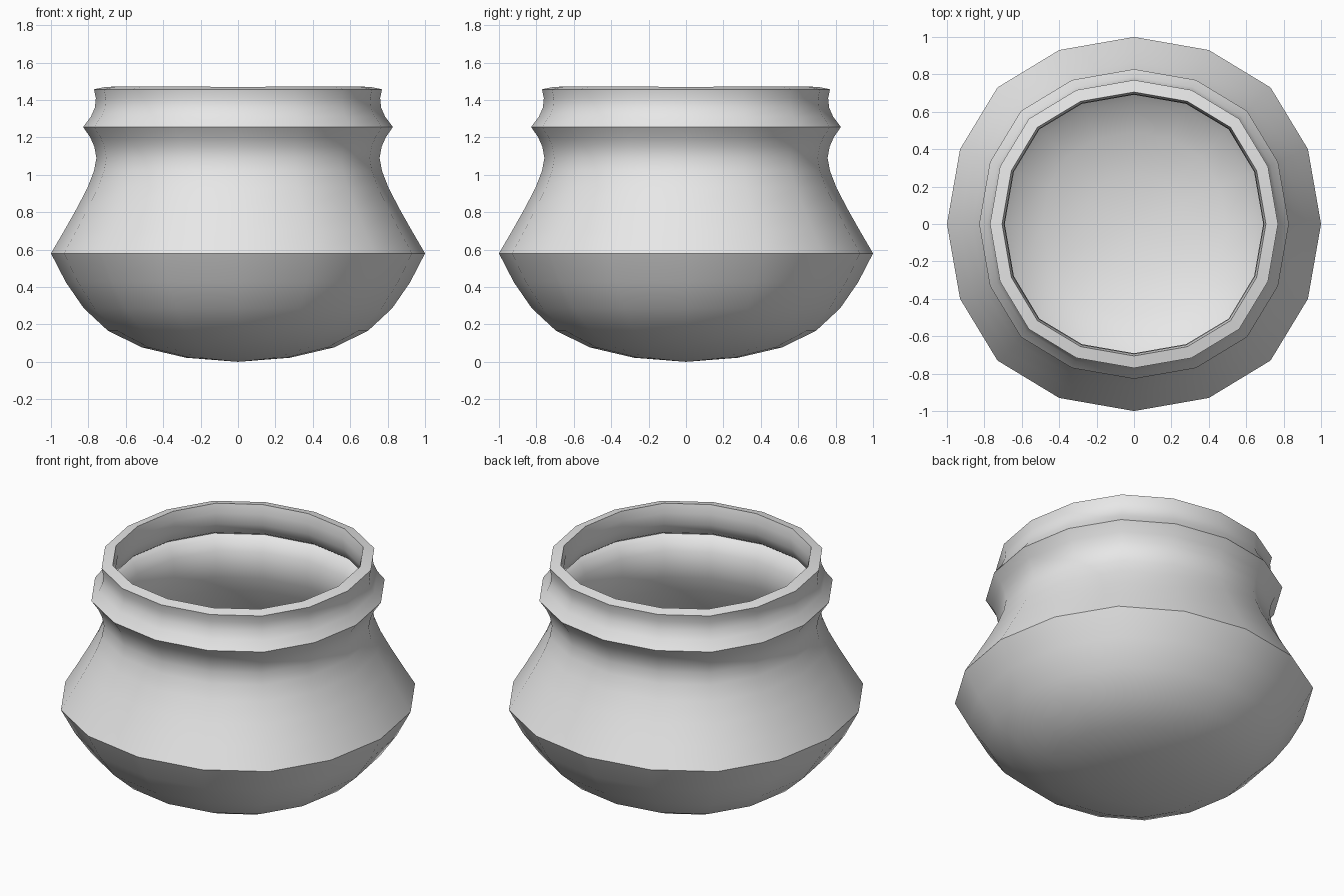
import bpy
import bmesh
import math

cube = bpy.data.objects.get("Cube")
if cube:
    bpy.data.objects.remove(cube, do_unlink=True)

# One grey clay material
clay = bpy.data.materials.new("grey clay")
clay.use_nodes = True
grey = (0.8, 0.8, 0.8, 1.0)
clay.diffuse_color = grey
clay.node_tree.nodes["Principled BSDF"].inputs["Base Color"].default_value = grey

# Outer profile as (radius, height): round base, belly, neck, collar, rim
profile = [
    (0.278, 0.022), (0.513, 0.077), (0.695, 0.166), (0.824, 0.286), (0.92, 0.425),
    (1.0, 0.58),
    (0.93, 0.70), (0.865, 0.815), (0.805, 0.93), (0.77, 1.02), (0.757, 1.09),
    (0.768, 1.15), (0.79, 1.20),
    (0.828, 1.256),
    (0.787, 1.31), (0.765, 1.36), (0.76, 1.41), (0.77, 1.457),
]

# Slightly squared sixteen-sided outline: one quarter turned four times
quarter = [(1, 0), (0.93, 0.4), (0.73, 0.73), (0.4, 0.93)]
outline = []
for turn in range(4):
    c, s = round(math.cos(turn * math.pi / 2)), round(math.sin(turn * math.pi / 2))
    outline += [(x * c - y * s, x * s + y * c) for x, y in quarter]
sides = len(outline)

# Pot wall lofted through the rings, closed by a fan at the base
bm = bmesh.new()
pole = bm.verts.new((0, 0, 0))
rings = [[bm.verts.new((x * r, y * r, z)) for x, y in outline] for r, z in profile]
for i in range(sides):
    j = (i + 1) % sides
    bm.faces.new((pole, rings[0][j], rings[0][i]))
    for low, high in zip(rings, rings[1:]):
        bm.faces.new((low[i], low[j], high[j], high[i]))
mesh = bpy.data.meshes.new("pot")
bm.to_mesh(mesh)
bm.free()
pot = bpy.data.objects.new("pot", mesh)
bpy.context.collection.objects.link(pot)
mesh.materials.append(clay)

# Wall thickness grows inward, which also forms the rim
bpy.ops.object.select_all(action='DESELECT')
pot.select_set(True)
bpy.context.view_layer.objects.active = pot
wall = pot.modifiers.new("wall", 'SOLIDIFY')
wall.thickness = 0.066
wall.offset = -1
bpy.ops.object.modifier_apply(modifier=wall.name)

# Smooth clay with crisp belly, collar and rim edges
bpy.ops.object.shade_smooth_by_angle(angle=math.radians(35))
